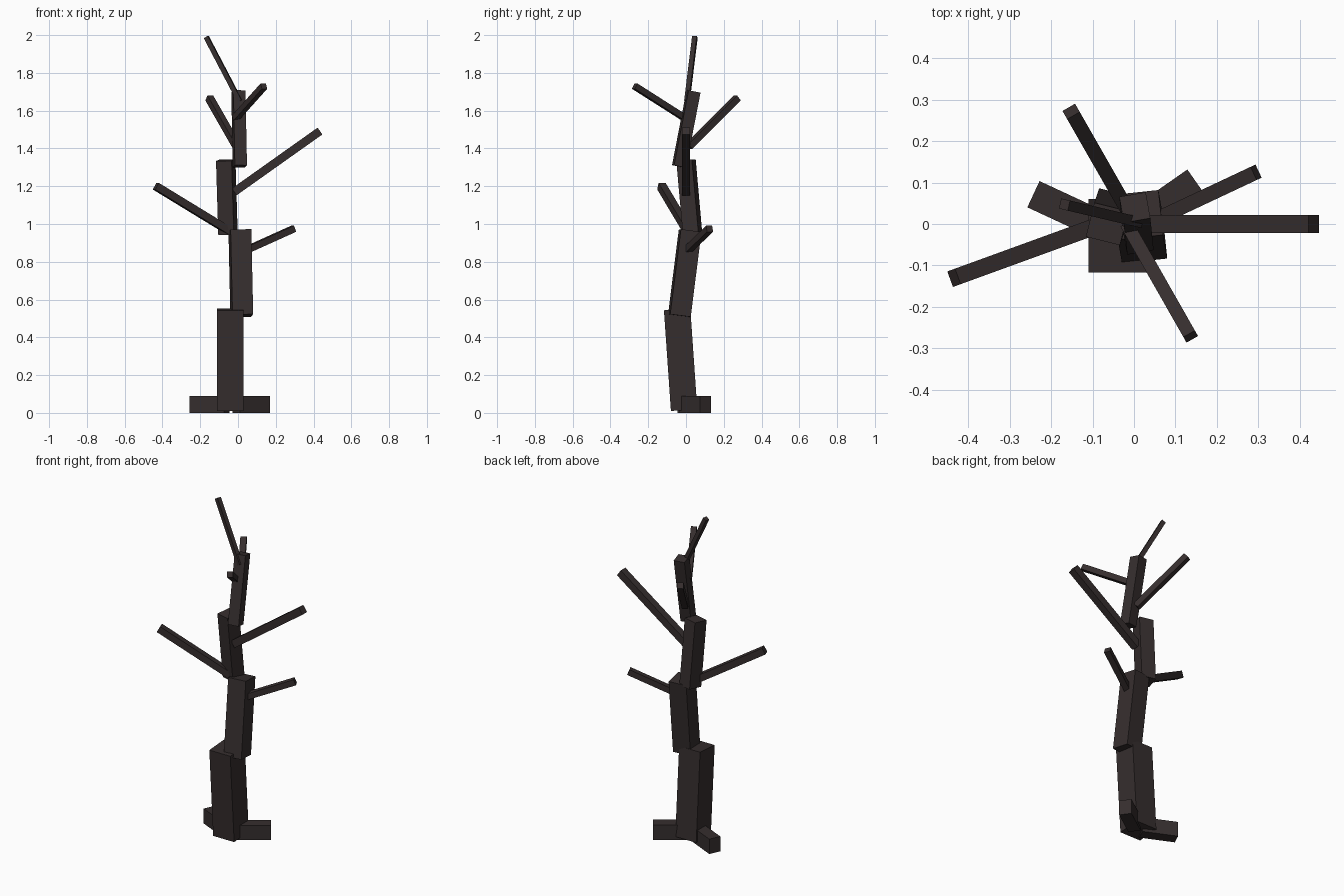
import bpy
import math
from mathutils import Matrix, Vector

if "Cube" in bpy.data.objects:
    bpy.data.objects.remove(bpy.data.objects["Cube"])

bark = bpy.data.materials.new("dark_bark")
bark.diffuse_color = (0.036, 0.027, 0.027, 1)
bark.use_nodes = True
bark.node_tree.nodes["Principled BSDF"].inputs["Base Color"].default_value = bark.diffuse_color


def beam(name, start, end, width, height, side):
    """Box running from start to end; 'side' hints at its width direction."""
    a, b = Vector(start), Vector(end)
    along = (b - a).normalized()
    up = along.cross(side).normalized()
    across = up.cross(along)
    rot = Matrix((across, up, along)).transposed().to_4x4()
    size = Matrix.Diagonal((width, height, (b - a).length, 1))
    bpy.ops.mesh.primitive_cube_add(size=1)
    ob = bpy.context.object
    ob.name = name
    ob.data.transform(Matrix.Translation((a + b) / 2) @ rot @ size)
    ob.data.materials.append(bark)


# Trunk: four zigzag blocks, each narrower and twisted (start, end, width, twist)
trunk = [
    ((-0.04, -0.01, 0.015), (-0.04, -0.047, 0.548), 0.14, 0),
    ((0.02, -0.035, 0.515), (0.01, 0.022, 0.965), 0.11, 6),
    ((-0.053, 0.035, 0.945), (-0.065, 0.0, 1.338), 0.085, -14),
    ((0.01, -0.037, 1.305), (0.002, 0.04, 1.702), 0.065, 10),
]
for i, (a, b, w, twist) in enumerate(trunk, 1):
    t = math.radians(twist)
    beam(f"trunk_{i}", a, b, w, w, Vector((math.cos(t), math.sin(t), 0)))

# Roots: flat-lying blocks on the ground
roots = [
    ((-0.06, -0.013, 0.045), (-0.243, 0.072, 0.045)),
    ((-0.01, -0.008, 0.045), (0.149, 0.103, 0.045)),
]
for i, (a, b) in enumerate(roots, 1):
    d = Vector(b) - Vector(a)
    beam(f"root_{i}", a, b, 0.07, 0.09, d.cross(Vector((0, 0, 1))))

# Branches: square bars rising outwards (start, end, thickness)
branches = [
    ((-0.05, 0.01, 0.965), (-0.435, -0.13, 1.2), 0.04),
    ((0.04, 0.005, 0.86), (0.295, 0.125, 0.975), 0.035),
    ((-0.02, 0.0, 1.17), (0.434, 0.0, 1.492), 0.044),
    ((-0.005, 0.015, 1.41), (-0.152, 0.272, 1.667), 0.035),
    ((-0.015, -0.005, 1.56), (0.137, -0.272, 1.73), 0.032),
    ((0.01, 0.005, 1.65), (-0.168, 0.047, 1.99), 0.025),
]
for i, (a, b, w) in enumerate(branches, 1):
    d = Vector(b) - Vector(a)
    beam(f"branch_{i}", a, b, w, w, d.cross(Vector((0, 0, 1))))
